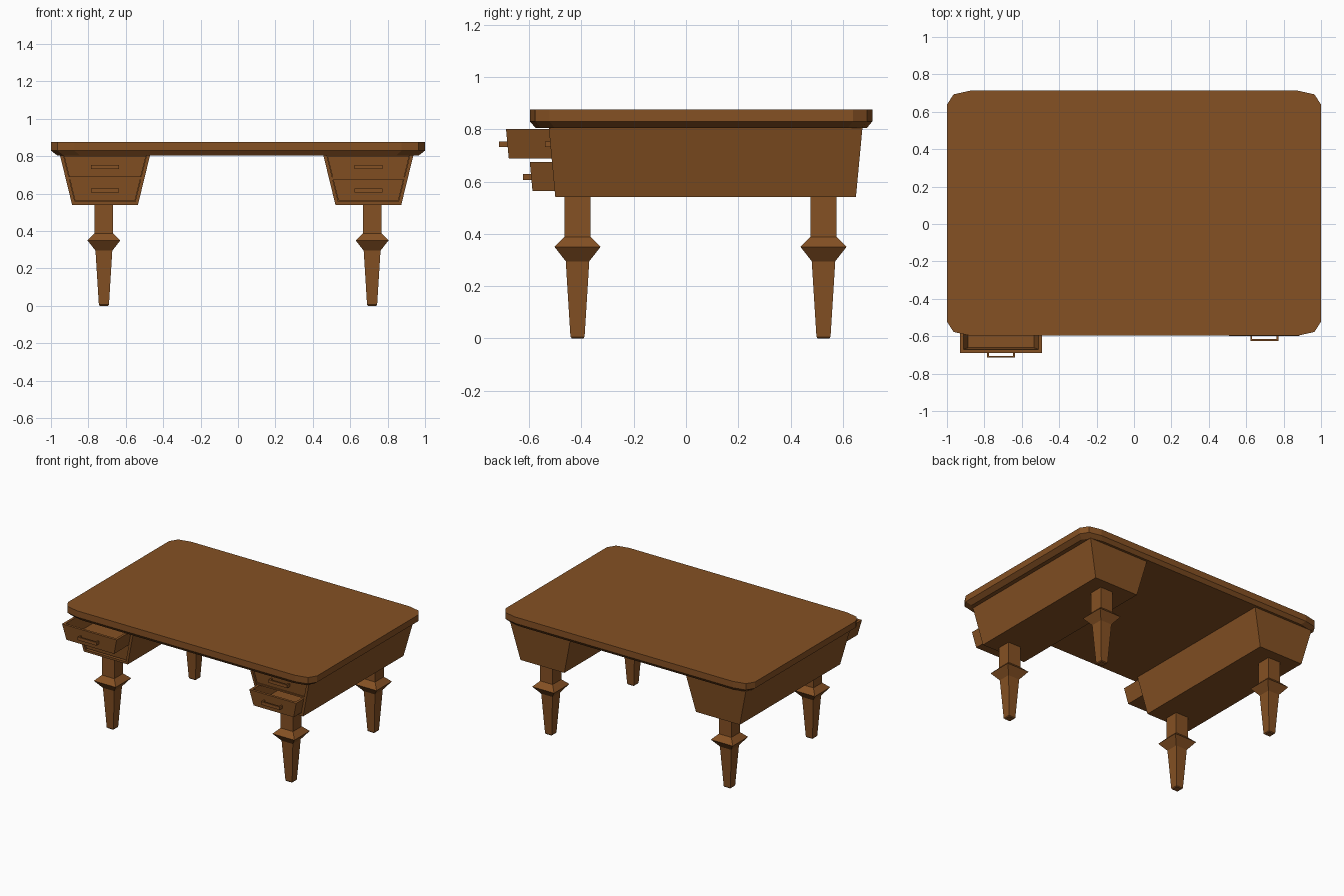
import bpy, bmesh

if "Cube" in bpy.data.objects:
    bpy.data.objects.remove(bpy.data.objects["Cube"], do_unlink=True)

wood = bpy.data.materials.new("brown wood")
wood.use_nodes = True
color = (0.235, 0.082, 0.017, 1)
wood.diffuse_color = color
wood.node_tree.nodes["Principled BSDF"].inputs["Base Color"].default_value = color


def loft(name, rings):
    """Join rings of points into one closed solid, capped at both ends."""
    bm = bmesh.new()
    loops = [[bm.verts.new(p) for p in ring] for ring in rings]
    n = len(loops[0])
    for a, b in zip(loops, loops[1:]):
        for i in range(n):
            j = (i + 1) % n
            bm.faces.new((a[i], a[j], b[j], b[i]))
    bm.faces.new(loops[0])
    bm.faces.new(loops[-1])
    bmesh.ops.recalc_face_normals(bm, faces=bm.faces)
    mesh = bpy.data.meshes.new(name)
    bm.to_mesh(mesh)
    bm.free()
    mesh.materials.append(wood)
    obj = bpy.data.objects.new(name, mesh)
    bpy.context.collection.objects.link(obj)
    return obj


def rect(cx, hw, y0, y1, z):
    return [(cx - hw, y0, z), (cx + hw, y0, z), (cx + hw, y1, z), (cx - hw, y1, z)]


# Table top with cut corners and a chamfered underside
TOP_Y, HALF_Y = 0.058, 0.655


def top_ring(scale, z):
    corner = [(1, HALF_Y - 0.075), (0.965, HALF_Y - 0.02), (0.875, HALF_Y)]
    pts = []
    for sx, sy in ((1, 1), (-1, 1), (-1, -1), (1, -1)):
        quarter = corner if sx * sy > 0 else corner[::-1]
        pts += [(sx * x * scale, TOP_Y + sy * y * scale, z) for x, y in quarter]
    return pts


loft("table_top", [top_ring(0.968, 0.805), top_ring(1, 0.83), top_ring(1, 0.876)])

# Pedestals taper towards the floor on every side
Z0, Z1 = 0.54, 0.806


def taper(z):
    return (z - Z0) / (Z1 - Z0)


def half_width(z):
    return 0.176 + 0.065 * taper(z)


def front_y(z):
    return -0.5 - 0.025 * taper(z)


def back_y(z):
    return 0.65 + 0.025 * taper(z)


def section(cx, y_of, z0, z1, inset):
    a, b = half_width(z0) - inset, half_width(z1) - inset
    return [(cx - a, y_of(z0), z0), (cx + a, y_of(z0), z0),
            (cx + b, y_of(z1), z1), (cx - b, y_of(z1), z1)]


def pedestal(side, cx):
    # Hollow case, open at the front
    loft(side + "_pedestal", [
        section(cx, back_y, Z0, Z1, 0),
        section(cx, front_y, Z0, Z1, 0),
        section(cx, front_y, 0.557, 0.803, 0.019),
        section(cx, lambda z: 0.62, 0.557, 0.803, 0.019)])
    # Rail between the two drawers
    loft(side + "_drawer_rail", [
        section(cx, lambda z: front_y(z) + 0.006, 0.676, 0.688, 0.018),
        section(cx, lambda z: 0.62, 0.676, 0.688, 0.018)])


def drawer(name, cx, z0, z1, pull):
    def ring(z, wall):
        y = front_y(z) - pull
        return rect(cx, half_width(z) - 0.021 - wall, y + wall, y + 1.05 - wall, z)
    # Open box
    loft(name, [ring(z0, 0), ring(z1, 0), ring(z1, 0.018), ring(z0 + 0.015, 0.018)])
    # U-shaped pull handle
    zm = (z0 + z1) / 2 - 0.002
    face = front_y(zm) - pull + 0.005
    out = face - 0.037
    outline = [(-0.075, face), (-0.075, out), (0.075, out), (0.075, face),
               (0.065, face), (0.065, out + 0.01), (-0.065, out + 0.01), (-0.065, face)]
    loft(name + "_handle", [[(cx + x, y, z) for x, y in outline]
                            for z in (zm - 0.011, zm + 0.011)])


CLOSED = -0.012
for side, cx, upper_pull, lower_pull in (("right", -0.711, 0.164, CLOSED),
                                         ("left", 0.697, CLOSED, 0.085)):
    pedestal(side, cx)
    drawer(side + "_upper_drawer", cx, 0.689, 0.801, upper_pull)
    drawer(side + "_lower_drawer", cx, 0.563, 0.675, lower_pull)

# Square turned legs: (half width, height)
LEG = [(0.022, 0), (0.027, 0.006), (0.045, 0.295), (0.088, 0.35), (0.05, 0.388), (0.05, 0.55)]
for side, x in (("right", -0.717), ("left", 0.717)):
    for end, y in (("front", -0.415), ("back", 0.526)):
        loft(f"{end}_{side}_leg", [rect(x, r, y - r, y + r, z) for r, z in LEG])
